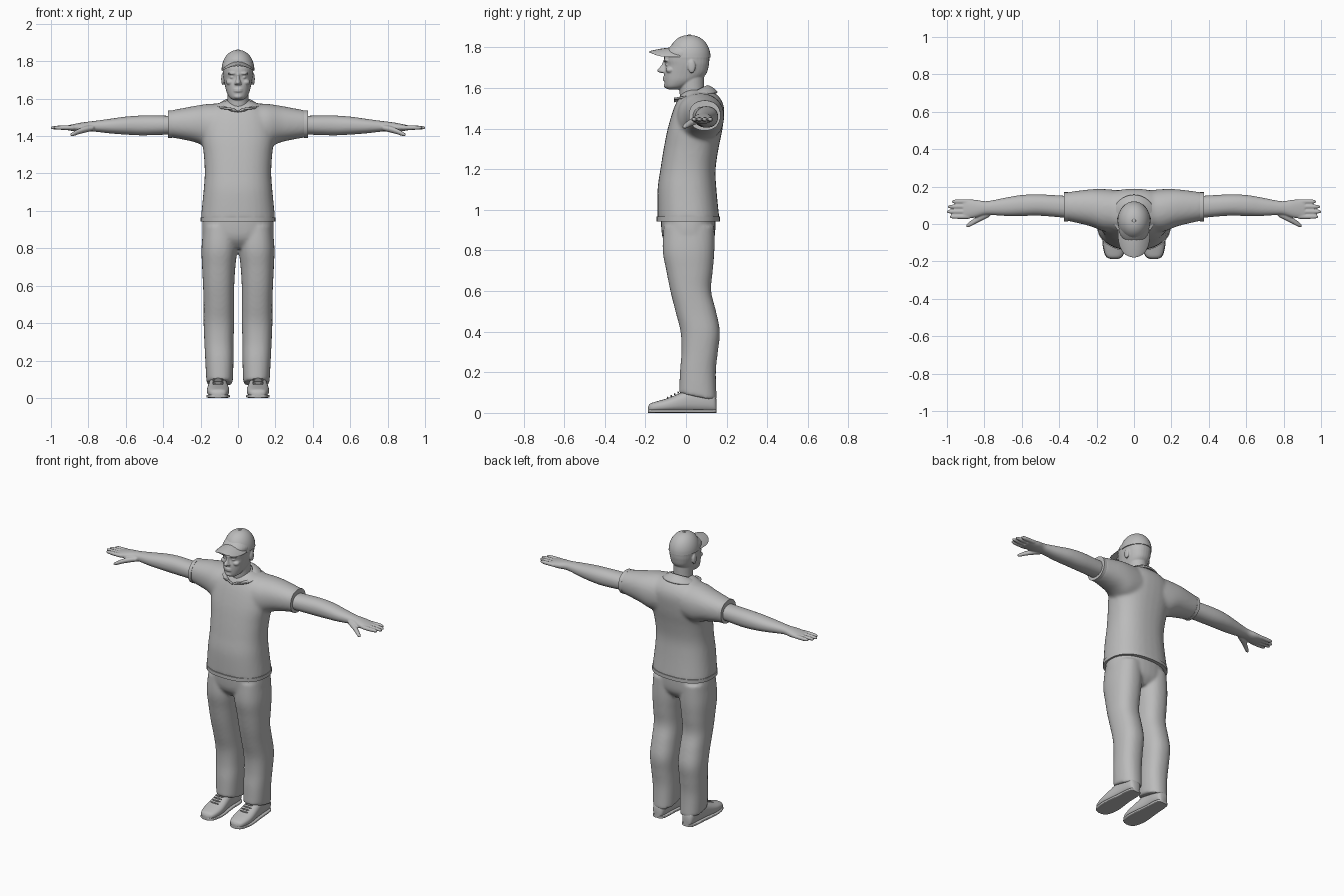
import bpy, bmesh, math
from mathutils import Vector, Matrix

cube = bpy.data.objects.get("Cube")
if cube:
    bpy.data.objects.remove(cube, do_unlink=True)

grey = bpy.data.materials.new("plain grey")
grey.use_nodes = True
grey.diffuse_color = (.5, .5, .5, 1)
grey.node_tree.nodes["Principled BSDF"].inputs["Base Color"].default_value = grey.diffuse_color

SIDES, STEPS = 32, 5


def spline(before, start, end, after, t):
    """Smooth blend from start to end."""
    blend = []
    for p, q, r, s in zip(before, start, end, after):
        blend.append(q + t / 2 * (r - p + t * (2 * p - 5 * q + 4 * r - s + t * (3 * q - p - 3 * r + s))))
    return blend


def loft(bm, axis, rings, power=2.0):
    """Skin rings of (position, low, high, low, high) along an axis."""
    last = len(rings) - 1
    dense = [rings[last]]
    for i in reversed(range(last)):
        for k in reversed(range(STEPS)):
            dense.append(spline(rings[max(i - 1, 0)], rings[i], rings[i + 1],
                                rings[min(i + 2, last)], k / STEPS))
    loops = []
    for position, low_a, high_a, low_b, high_b in dense:
        loop = []
        for n in range(SIDES):
            angle = math.tau * n / SIDES
            c, s = math.cos(angle), math.sin(angle)
            across = math.copysign(abs(c) ** (2 / power), c)
            along = math.copysign(abs(s) ** (2 / power), s)
            a = (low_a + high_a + (high_a - low_a) * across) / 2
            b = (low_b + high_b + (high_b - low_b) * along) / 2
            point = {"x": (position, a, b), "y": (a, position, b), "z": (a, b, position)}[axis]
            loop.append(bm.verts.new(point))
        loops.append(loop)
    for lower, upper in zip(loops, loops[1:]):
        for n in range(SIDES):
            m = (n + 1) % SIDES
            bm.faces.new((lower[n], lower[m], upper[m], upper[n]))
    bm.faces.new(reversed(loops[0]))
    bm.faces.new(loops[-1])


def round_loft(bm, rings, power=2.0):
    """Upright loft, symmetric in x, from (height, half width, front, back)."""
    loft(bm, "z", [(z, -half, half, front, back) for z, half, front, back in rings], power)


def blob(bm, centre, radii):
    placing = Matrix.Translation(centre) @ Matrix.Diagonal(radii).to_4x4()
    bmesh.ops.create_uvsphere(bm, u_segments=20, v_segments=12, radius=1, matrix=placing)


def finish(name, bm, mirror=False, voxel=0, smooth=0):
    """Make the object; a voxel size fuses its overlapping pieces."""
    bmesh.ops.recalc_face_normals(bm, faces=bm.faces)
    mesh = bpy.data.meshes.new(name)
    bm.to_mesh(mesh)
    bm.free()
    mesh.materials.append(grey)
    obj = bpy.data.objects.new(name, mesh)
    bpy.context.collection.objects.link(obj)
    bpy.ops.object.select_all(action="DESELECT")
    obj.select_set(True)
    bpy.context.view_layer.objects.active = obj
    bpy.ops.object.shade_smooth_by_angle(angle=math.radians(50))
    if mirror:
        obj.modifiers.new("Mirror", "MIRROR").use_mirror_merge = False
    if voxel:
        fuse = obj.modifiers.new("Fuse", "REMESH")
        fuse.mode, fuse.voxel_size, fuse.use_smooth_shade = "VOXEL", voxel, True
        soften = obj.modifiers.new("Soften", "SMOOTH")
        soften.factor, soften.iterations = .5, smooth
    return obj


# Shirt: torso fused with both short sleeves
bm = bmesh.new()
round_loft(bm, [(.95, .2, -.14, .165), (1.1, .185, -.14, .15), (1.2, .178, -.126, .146),
                (1.3, .183, -.11, .16), (1.4, .195, -.09, .18), (1.5, .18, -.06, .188),
                (1.56, .13, -.03, .16), (1.59, .07, 0, .11)], 2.4)
loft(bm, "x", [(.08, -.045, .18, 1.34, 1.575), (.16, -.04, .187, 1.34, 1.572),
               (.24, -.01, .185, 1.37, 1.56), (.37, .02, .168, 1.395, 1.535)], 2.2)
finish("shirt", bm, True, .01, 8)

# Sleeve cuffs and hem band
bm = bmesh.new()
loft(bm, "x", [(x, .014, .17, 1.39, 1.538) for x in (.352, .373)], 2.2)
finish("sleeve_cuffs", bm, True)
bm = bmesh.new()
round_loft(bm, [(z, .2, -.145, .167) for z in (.943, .966)], 2.4)
finish("shirt_hem", bm)

# Folded collar: half a band swept from the nape to the open front, then mirrored
bm = bmesh.new()
rows = []
for step in range(9):
    turn = math.pi * step / 8
    wing = turn * .84
    neck = Vector((.07 * math.sin(turn), .025 + .08 * math.cos(turn), 1.57 + .04 * math.cos(turn)))
    edge = Vector((.115 * math.sin(wing), .04 + .115 * math.cos(wing), 1.56 + .016 * math.cos(wing)))
    fold = (neck + edge) / 2 + Vector((0, 0, .01))
    rows.append([bm.verts.new(point) for point in (neck, fold, edge)])
for one, two in zip(rows, rows[1:]):
    for i in range(2):
        bm.faces.new((one[i], one[i + 1], two[i + 1], two[i]))
collar = finish("collar", bm)
collar.modifiers.new("Mirror", "MIRROR")
collar.modifiers.new("Round", "SUBSURF").levels = 2
thick = collar.modifiers.new("Thickness", "SOLIDIFY")
thick.thickness, thick.offset = .01, 0

# Trousers: hips fused with two legs, cuffs rising over the shoes
bm = bmesh.new()
round_loft(bm, [(.8, .12, -.07, .1), (.86, .187, -.115, .14), (.98, .186, -.125, .145)], 2.3)
loft(bm, "z", [(.06, .028, .168, -.035, .152), (.2, .024, .175, -.03, .147),
               (.3, .024, .18, -.022, .157), (.4, .02, .184, -.027, .167),
               (.5, .02, .184, -.052, .148), (.6, .02, .187, -.077, .124),
               (.7, .014, .192, -.097, .132), (.8, .004, .195, -.115, .14),
               (.92, .005, .185, -.11, .14)], 2.3)
for v in bm.verts:
    drop = min(max(.12 - v.co.z, 0) / .06, 1)
    v.co.z += drop * (.15 - v.co.y) / 5
finish("trousers", bm, True, .009, 6)

# Arms and hands
bm = bmesh.new()
loft(bm, "x", [(.33, .03, .148, 1.41, 1.508), (.5, .044, .158, 1.404, 1.51),
               (.6, .043, .155, 1.408, 1.504), (.68, .043, .142, 1.414, 1.493),
               (.76, .048, .126, 1.423, 1.482), (.8, .048, .122, 1.426, 1.477),
               (.85, .034, .13, 1.424, 1.47), (.912, .028, .131, 1.431, 1.457)], 2.2)
for finger, tip in enumerate((.985, 1, .995, .975)):
    y = .039 + finger * .027
    loft(bm, "x", [(x, y - r, y + r, 1.445 - r, 1.445 + r)
                   for x, r in ((.88, .012), (.94, .012), (tip - .01, .009), (tip, .004))])
loft(bm, "x", [(.77, .04, .08, 1.43, 1.46), (.81, .02, .065, 1.42, 1.455), (.85, 0, .034, 1.41, 1.44),
               (.88, -.016, .012, 1.4, 1.424), (.897, -.018, -.004, 1.4, 1.412)])
finish("arms", bm, True, .0045, 4)

# Head with neck, nose, brows, eyes, lips, chin and ears
bm = bmesh.new()
round_loft(bm, [(1.5, .062, -.025, .1), (1.58, .057, -.032, .09), (1.66, .058, -.04, .09)])
round_loft(bm, [(1.593, .026, -.09, -.035), (1.606, .045, -.102, 0), (1.635, .061, -.107, .06),
                (1.67, .07, -.108, .1), (1.71, .078, -.102, .112), (1.74, .081, -.108, .115),
                (1.78, .082, -.1, .114), (1.82, .06, -.06, .09)], 2.3)
round_loft(bm, [(1.735, .009, -.112, -.08), (1.71, .009, -.123, -.08), (1.686, .016, -.143, -.08),
                (1.674, .013, -.128, -.08)])
blob(bm, (0, -.094, 1.612), (.024, .016, .014))
for z in (1.64, 1.65):
    blob(bm, (0, -.103, z), (.024, .012, .006))
for side in (1, -1):
    blob(bm, (side * .032, -.098, 1.735), (.024, .014, .007))
    blob(bm, (side * .031, -.089, 1.714), (.013, .013, .008))
    blob(bm, (side * .042, -.078, 1.688), (.022, .022, .016))
    blob(bm, (side * .012, -.112, 1.681), (.008, .014, .007))
    blob(bm, (side * .081, .028, 1.705), (.009, .019, .033))
finish("head", bm, False, .004, 3)

# Cap crown as a domed loft, with button and curved brim
bm = bmesh.new()
dome = []
for step in range(9):
    rise = step / 8.1 * math.pi / 2
    spread = math.cos(rise) ** .9
    dome.append((1.75 + .11 * math.sin(rise), .088 * spread, .017 - .104 * spread, .017 + .104 * spread))
round_loft(bm, dome)
blob(bm, (0, .017, 1.859), (.01, .01, .004))
finish("cap_crown", bm)
bm = bmesh.new()
brim = []
for step in range(7):
    reach = math.sin(step / 6.2 * math.pi / 2)
    half = .086 * math.sqrt(1 - reach ** 3)
    level = 1.797 - .02 * reach ** 2
    brim.append((-.03 - .149 * reach, -half, half, level - .004, level + .004))
loft(bm, "y", brim, 2.4)
for v in bm.verts:
    v.co.z -= 6 * v.co.x ** 2
finish("cap_brim", bm)

# Shoes with soles and laces
shape = [(-.187, .09, .122, .03), (-.175, .066, .146, .046), (-.14, .052, .16, .058),
         (-.08, .047, .166, .076), (.03, .06, .155, .12), (.1, .062, .15, .12),
         (.138, .07, .142, .095), (.15, .084, .128, .065)]
bm = bmesh.new()
loft(bm, "y", [(y, left, right, .004, top) for y, left, right, top in shape], 2.5)
finish("shoes", bm, True)
bm = bmesh.new()
loft(bm, "y", [(y, left - .003, right + .003, 0, .018) for y, left, right, top in shape], 5)
finish("shoe_soles", bm, True)
bm = bmesh.new()
for lace in range(4):
    blob(bm, (.107, -.09 + lace * .017, .075 + lace * .0085), (.03, .004, .005))
finish("shoe_laces", bm, True)
